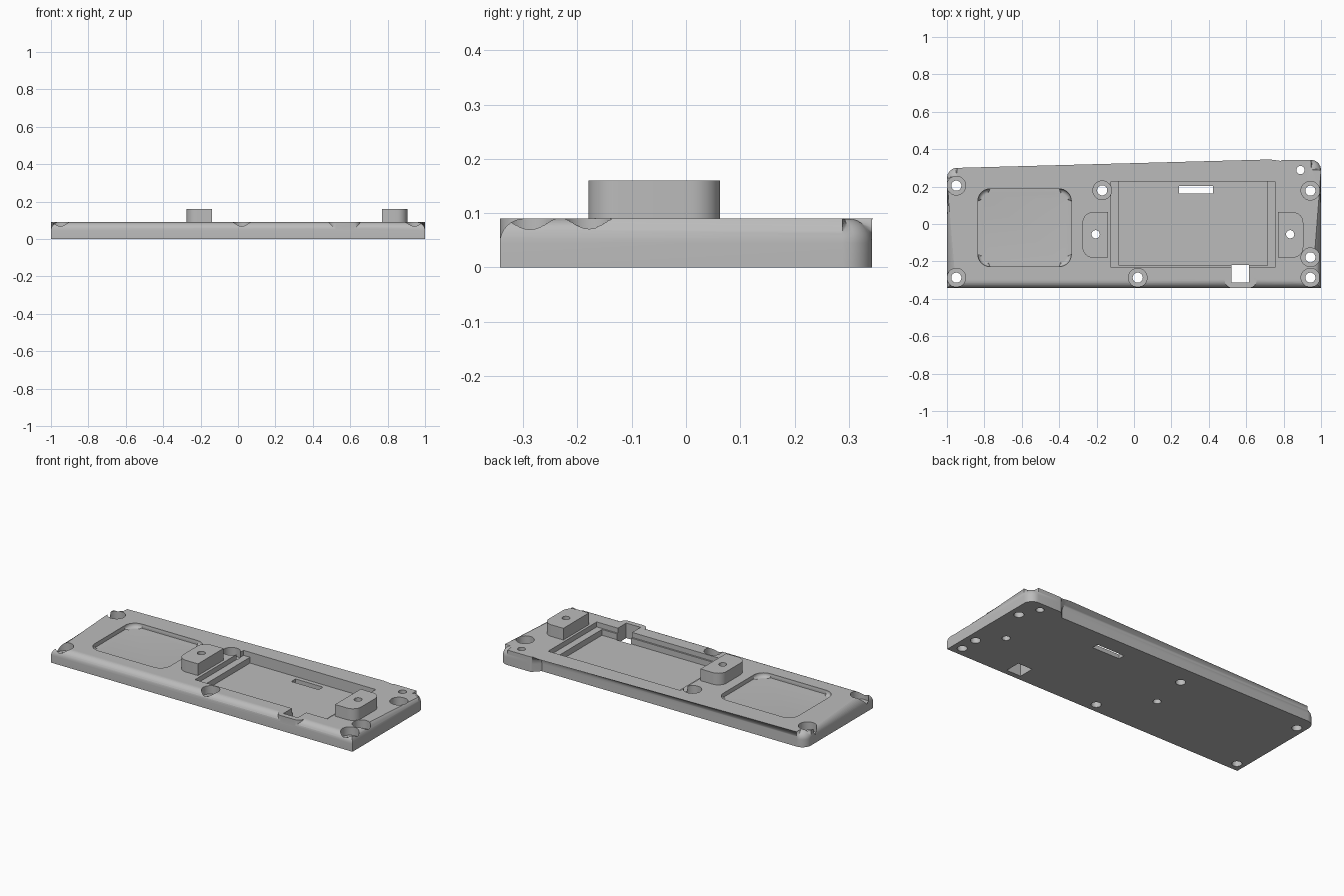
import bpy, bmesh, math
from mathutils import Vector

cube = bpy.data.objects.get("Cube")
if cube:
    bpy.data.objects.remove(cube, do_unlink=True)

gray = bpy.data.materials.new("matte_gray")
gray.use_nodes = True
COLOUR = (0.5, 0.5, 0.5, 1)
gray.diffuse_color = COLOUR
gray.node_tree.nodes["Principled BSDF"].inputs["Base Color"].default_value = COLOUR

TOP = 0.09
OVER = 0.3   # height to which cutters rise


def rounded(corners, steps=8):
    """Outline from (x, y, radius) corners, anticlockwise."""
    pts = []
    n = len(corners)
    for i, (x, y, r) in enumerate(corners):
        p = Vector((x, y))
        if r == 0:
            pts.append(p)
            continue
        a = (Vector(corners[i - 1][:2]) - p).normalized()
        b = (Vector(corners[(i + 1) % n][:2]) - p).normalized()
        half = a.angle(b) / 2
        centre = p + (a + b).normalized() * (r / math.sin(half))
        start = p + a * (r / math.tan(half)) - centre
        turn = math.pi - 2 * half
        for k in range(steps + 1):
            t = turn * k / steps
            c, s = math.cos(t), math.sin(t)
            pts.append(centre + Vector((start.x * c - start.y * s, start.x * s + start.y * c)))
    return pts


def rect(x0, x1, y0, y1, left=0, right=0):
    return rounded([(x0, y0, left), (x1, y0, right), (x1, y1, right), (x0, y1, left)])


def circle(x, y, r, n=32):
    return [Vector((x + r * math.cos(math.tau * i / n), y + r * math.sin(math.tau * i / n)))
            for i in range(n)]


def prism(name, outline, z0, z1, round_z=None, radius=0.0):
    """Extruded outline; the edges lying at height round_z are rounded."""
    bm = bmesh.new()
    low = [bm.verts.new((p.x, p.y, z0)) for p in outline]
    high = [bm.verts.new((p.x, p.y, z1)) for p in outline]
    bm.faces.new(low[::-1])
    bm.faces.new(high)
    for i in range(len(low)):
        j = (i + 1) % len(low)
        bm.faces.new((low[i], low[j], high[j], high[i]))
    if round_z is not None:
        rim = [e for e in bm.edges if all(abs(v.co.z - round_z) < 1e-5 for v in e.verts)]
        bmesh.ops.bevel(bm, geom=rim, offset=radius, segments=8, profile=0.5, affect='EDGES')
    mesh = bpy.data.meshes.new(name)
    bm.to_mesh(mesh)
    bm.free()
    mesh.materials.append(gray)
    ob = bpy.data.objects.new(name, mesh)
    bpy.context.collection.objects.link(ob)
    return ob


def combine(tool, operation):
    """Apply one boolean to the plate and remove the tool."""
    mod = plate.modifiers.new("combine", 'BOOLEAN')
    mod.operation, mod.object, mod.solver = operation, tool, 'EXACT'
    bpy.context.view_layer.objects.active = plate
    bpy.ops.object.modifier_apply(modifier=mod.name)
    bpy.data.objects.remove(tool, do_unlink=True)


def add(*args):
    combine(prism("raised_part", *args), 'UNION')


def cut(*args):
    combine(prism("cutter", *args), 'DIFFERENCE')


# Base plate with a stepped back corner and rounded upper rim
plate = prism("cover_plate", rounded([
    (-1, -0.343, 0), (1, -0.343, 0), (1, 0.343, 0.055), (0.79, 0.343, 0.02),
    (0.747, 0.3, 0), (-1, 0.3, 0.055)]), 0, TOP, TOP, 0.045)

# Mounting blocks, connector housing and corner post
add(rect(-0.275, -0.14, -0.18, 0.063, left=0.055), 0.05, 0.16)
add(rect(0.77, 0.905, -0.18, 0.063, right=0.055), 0.05, 0.16)
add(rect(0.485, 0.655, -0.3425, -0.26, left=0.04, right=0.04), 0.02, TOP)
add(circle(0.89, 0.288, 0.042), 0.02, TOP)

# Shallow softened recess
recess = [(-0.835, -0.228, 0.065), (-0.335, -0.228, 0.065),
          (-0.335, 0.188, 0.065), (-0.835, 0.188, 0.065)]
cut(rounded(recess), 0.065, OVER, 0.065, 0.022)

# Deep pocket with side ledges
cut(rect(-0.123, 0.755, -0.232, 0.228), 0.06, OVER)
cut(rect(-0.08, 0.713, -0.222, 0.228), 0.025, OVER)

# Slot and connector opening through the floor
cut(rect(0.24, 0.422, 0.163, 0.203), -0.1, OVER)
cut(rect(0.52, 0.615, -0.312, -0.218), -0.1, OVER)

# Counterbored screw holes
for x, y in [(-0.95, 0.205), (-0.95, -0.287), (-0.17, 0.18), (0.02, -0.287),
             (0.943, 0.178), (0.943, -0.178), (0.943, -0.287)]:
    cut(circle(x, y, 0.05), 0.04, OVER)
    cut(circle(x, y, 0.027), -0.1, OVER)

# Plain holes through the blocks and corner post
for x, y in [(-0.205, -0.055), (0.835, -0.055), (0.89, 0.288)]:
    cut(circle(x, y, 0.022), -0.1, OVER)

bpy.ops.object.select_all(action='DESELECT')
plate.select_set(True)
bpy.context.view_layer.objects.active = plate
bpy.ops.object.shade_smooth_by_angle(angle=math.radians(30))
